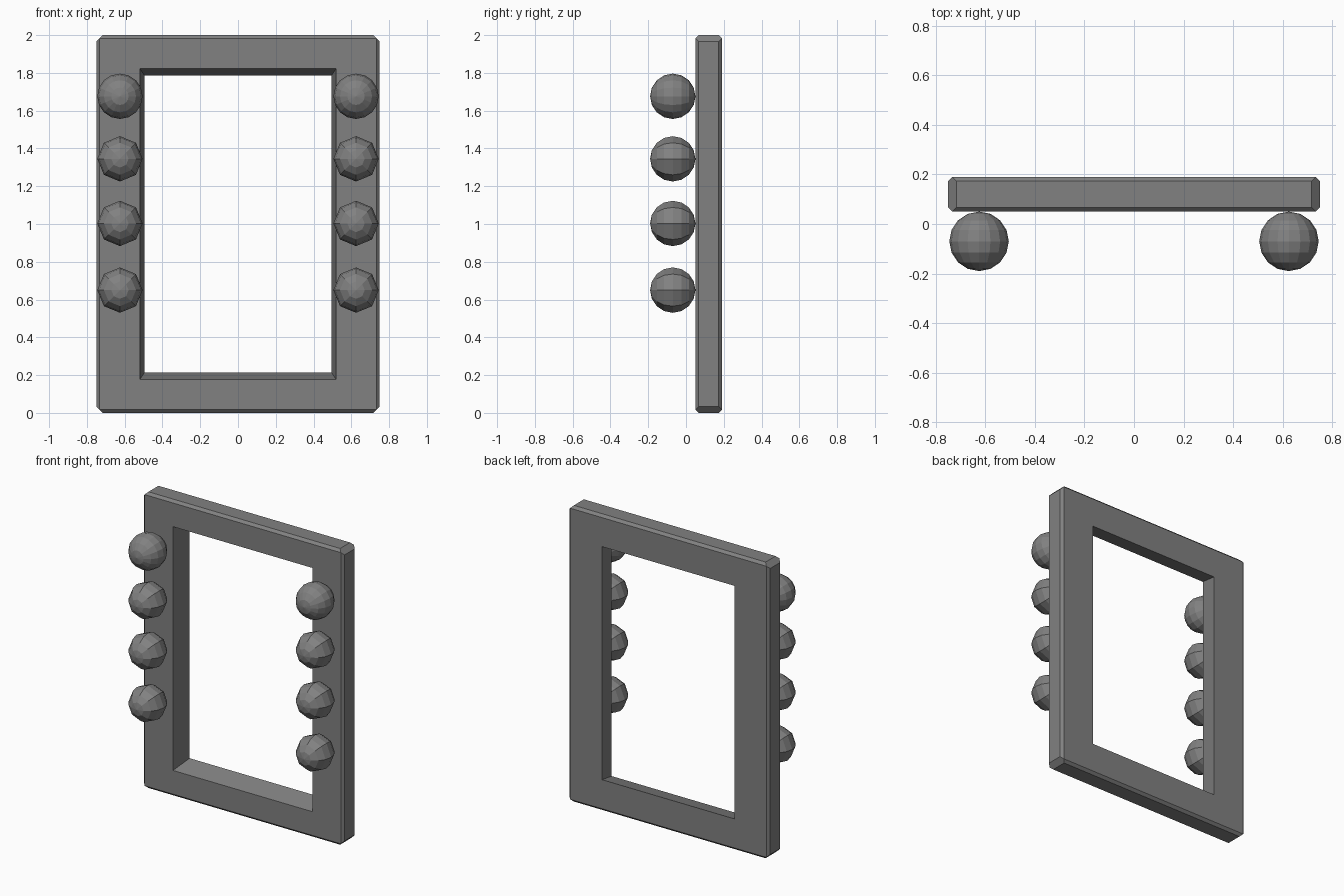
import bpy, bmesh, math
from mathutils import Matrix

cube = bpy.data.objects.get("Cube")
if cube:
    bpy.data.objects.remove(cube)

grey = bpy.data.materials.new("mid grey")
grey.use_nodes = True
colour = (0.22, 0.22, 0.22, 1)
grey.diffuse_color = colour
grey.node_tree.nodes["Principled BSDF"].inputs["Base Color"].default_value = colour


def finish(name, bm):
    bmesh.ops.recalc_face_normals(bm, faces=bm.faces)
    mesh = bpy.data.meshes.new(name)
    bm.to_mesh(mesh)
    bm.free()
    mesh.materials.append(grey)
    obj = bpy.data.objects.new(name, mesh)
    bpy.context.collection.objects.link(obj)
    return obj


CORNERS = [(-1, -1), (1, -1), (1, 1), (-1, 1)]


def rectangle(bm, half_x, half_z, y):
    return [bm.verts.new((sx * half_x, y, 1 + sz * half_z)) for sx, sz in CORNERS]


def clipped_rectangle(bm, half_x, half_z, y, cut):
    """Two vertices per corner, in the same turning order as rectangle."""
    ring = []
    for sx, sz in CORNERS:
        pair = [(half_x, half_z - cut), (half_x - cut, half_z)]
        if sx * sz < 0:
            pair.reverse()
        ring += [bm.verts.new((sx * x, y, 1 + sz * z)) for x, z in pair]
    return ring


def bridge(bm, a, b):
    n = len(a)
    for i in range(n):
        j = (i + 1) % n
        bm.faces.new((a[i], a[j], b[j], b[i]))


def chamfer(bm, rect, octagon):
    for i in range(4):
        j = (i + 1) % 4
        bm.faces.new((rect[i], octagon[2 * i], octagon[2 * i + 1]))
        bm.faces.new((rect[i], octagon[2 * i + 1], octagon[2 * j], rect[j]))


# Frame with chamfered rim and a tapering opening
FRONT, BACK, BEVEL = 0.05, 0.19, 0.017
bm = bmesh.new()
front_inner = rectangle(bm, 0.52, 0.823, FRONT)
back_inner = rectangle(bm, 0.495, 0.787, BACK)
front_outer = rectangle(bm, 0.75 - BEVEL, 1 - BEVEL, FRONT)
back_outer = rectangle(bm, 0.75 - BEVEL, 1 - BEVEL, BACK)
front_rim = clipped_rectangle(bm, 0.75, 1, FRONT + BEVEL, 2 * BEVEL)
back_rim = clipped_rectangle(bm, 0.75, 1, BACK - BEVEL, 2 * BEVEL)
bridge(bm, front_inner, front_outer)
bridge(bm, back_inner, back_outer)
bridge(bm, front_inner, back_inner)
bridge(bm, front_rim, back_rim)
chamfer(bm, front_outer, front_rim)
chamfer(bm, back_outer, back_rim)
finish("frame", bm)

# Two columns of faceted bulbs, poles facing forward, the top pair finer
for side, x in (("right", -0.625), ("left", 0.625)):
    for row, (z, segments) in enumerate([(1.676, 16), (1.345, 8), (1.003, 8), (0.65, 8)]):
        bm = bmesh.new()
        place = Matrix.Translation((x, -0.07, z)) @ Matrix.Rotation(math.pi / 2, 4, "X")
        bmesh.ops.create_uvsphere(bm, u_segments=segments, v_segments=8, radius=0.12, matrix=place)
        finish(f"{side}_bulb_{row + 1}", bm)
